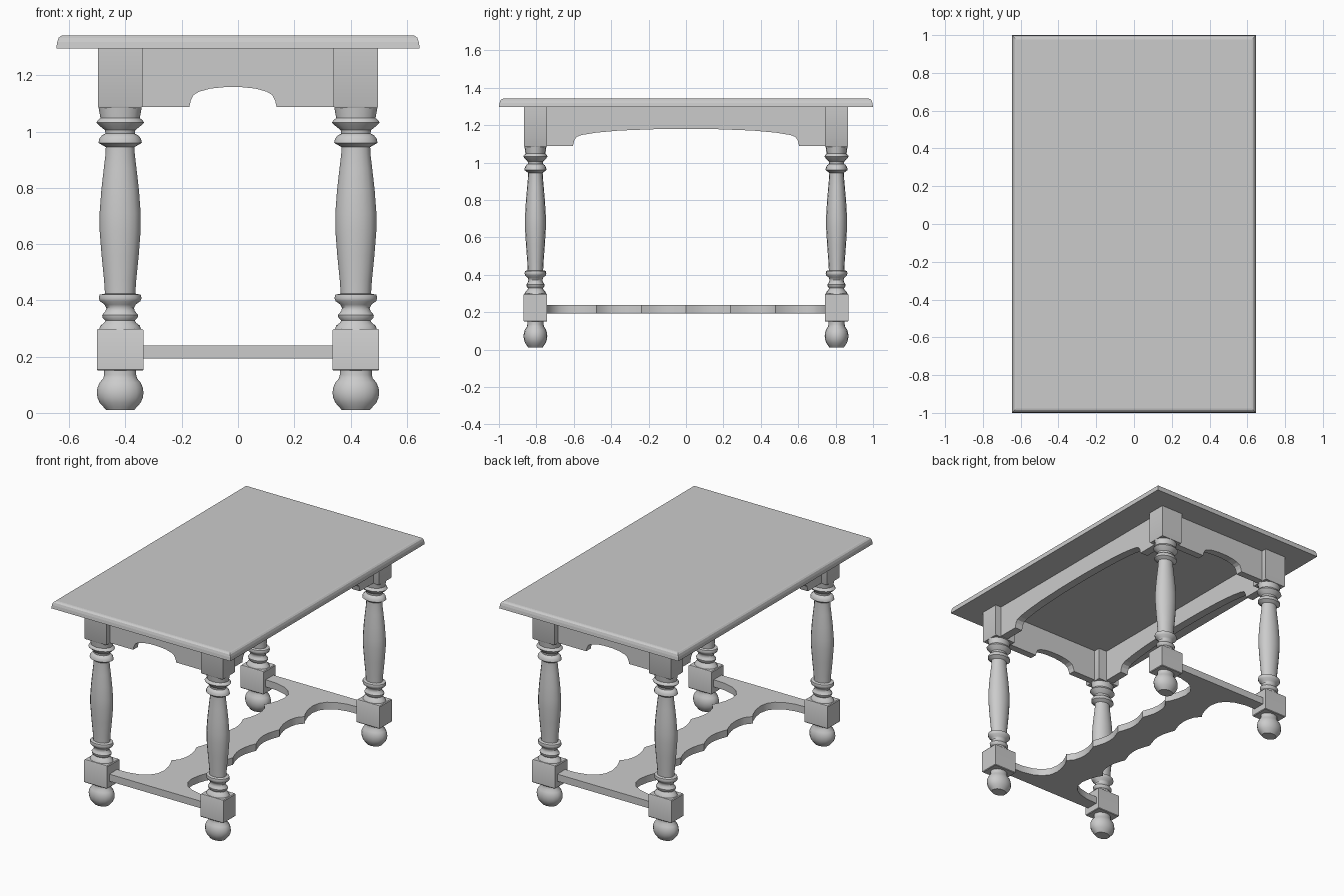
import bpy, bmesh, math

if "Cube" in bpy.data.objects:
    bpy.data.objects.remove(bpy.data.objects["Cube"])

mat = bpy.data.materials.new("plain_grey")
mat.diffuse_color = (0.6, 0.6, 0.6, 1)
mat.use_nodes = True
mat.node_tree.nodes["Principled BSDF"].inputs["Base Color"].default_value = mat.diffuse_color


def finish(bm, name, smooth=None):
    bmesh.ops.recalc_face_normals(bm, faces=bm.faces)
    me = bpy.data.meshes.new(name)
    bm.to_mesh(me)
    bm.free()
    me.materials.append(mat)
    ob = bpy.data.objects.new(name, me)
    bpy.context.collection.objects.link(ob)
    if smooth:
        bpy.ops.object.select_all(action='DESELECT')
        ob.select_set(True)
        bpy.context.view_layer.objects.active = ob
        bpy.ops.object.shade_smooth_by_angle(angle=math.radians(smooth))
    return ob


def loft(bm, rings):
    """Skin closed rings of points and cap both ends."""
    loops = [[bm.verts.new(p) for p in r] for r in rings]
    n = len(loops[0])
    for a, b in zip(loops, loops[1:]):
        for i in range(n):
            j = (i + 1) % n
            bm.faces.new((a[i], a[j], b[j], b[i]))
    bm.faces.new(loops[0][::-1])
    bm.faces.new(loops[-1])


def rect(hx, hy, z):
    return [(-hx, -hy, z), (hx, -hy, z), (hx, hy, z), (-hx, hy, z)]


def turned(bm, profile, sides=16, sy=0.765):
    loft(bm, [[(r * math.cos(2 * math.pi * i / sides),
                r * sy * math.sin(2 * math.pi * i / sides), z)
               for i in range(sides)] for r, z in profile])


# Table top with rounded-over edge
bm = bmesh.new()
loft(bm, [rect(0.646 - d, 1 - d, z) for d, z in
          [(0, 1.296), (0.003, 1.318), (0.008, 1.333), (0.016, 1.340), (0.024, 1.342)]])
finish(bm, "table_top")

# Turned legs: ball foot, square blocks, turned column (oval in plan)
foot = [(0.05 if i == 0 else 0.083 * math.sin(a) ** 0.8, 0.072 - 0.068 * math.cos(a))
        for i, a in enumerate(math.radians(d) for d in (25, 40, 58, 75, 90, 105, 122, 138))]
foot += [(0.057, 0.135), (0.057, 0.155)]
column = [(0.075, 0.296), (0.070, 0.310), (0.057, 0.320), (0.052, 0.328), (0.062, 0.338),
          (0.064, 0.348), (0.052, 0.362), (0.049, 0.373), (0.055, 0.385), (0.072, 0.397),
          (0.076, 0.408), (0.073, 0.420), (0.054, 0.424), (0.057, 0.47), (0.066, 0.56),
          (0.073, 0.65), (0.073, 0.71), (0.067, 0.79), (0.058, 0.87), (0.052, 0.92),
          (0.051, 0.945), (0.060, 0.950), (0.077, 0.960), (0.074, 0.975), (0.064, 0.987),
          (0.052, 0.993), (0.054, 1.005), (0.075, 1.022), (0.085, 1.032), (0.080, 1.040),
          (0.070, 1.048), (0.073, 1.065), (0.077, 1.088)]
for sx, xn in ((-1, "left"), (1, "right")):
    for sy, yn in ((-1, "front"), (1, "back")):
        bm = bmesh.new()
        turned(bm, foot)
        turned(bm, column)
        loft(bm, [rect(hx, hx * 0.76, z) for hx, z in
                  [(0.079, 0.150), (0.083, 0.154), (0.083, 0.294), (0.079, 0.299)]])
        loft(bm, [rect(hx, hx * 0.79, z) for hx, z in
                  [(0.075, 1.084), (0.079, 1.090), (0.079, 1.298)]])
        leg = finish(bm, f"{yn}_{xn}_leg", 35)
        leg.location = (sx * 0.419, sy * 0.805, 0)


def apron(name, half, cut, to_xyz, inner, outer):
    """Board hanging under the top with an arched lower edge."""
    outline = [(-half, 1.298), (-half, 1.088)] + cut + [(half, 1.088), (half, 1.298)]
    bm = bmesh.new()
    loft(bm, [[to_xyz(u, d, z) for u, z in outline] for d in (inner, outer)])
    finish(bm, name)


# Aprons: short ones across the ends, long ones down the sides
arch = [(0.155, 1.088), (0.15, 1.11), (0.14, 1.13), (0.12, 1.142), (0.08, 1.153), (0.03, 1.158)]
end_cut = [(-u - 0.018, z) for u, z in arch] + [(u - 0.018, z) for u, z in arch[::-1]]
arch = [(0.605, 1.088), (0.597, 1.12), (0.585, 1.137), (0.56, 1.147), (0.48, 1.160),
        (0.36, 1.171), (0.18, 1.178), (0.06, 1.18)]
side_cut = [(-u, z) for u, z in arch] + arch[::-1]
for s, yn, xn in ((-1, "front", "left"), (1, "back", "right")):
    apron(f"{yn}_apron", 0.36, end_cut, lambda u, d, z: (u, s * d, z), 0.785, 0.832)
    apron(f"{xn}_apron", 0.76, side_cut, lambda u, d, z: (s * d, u, z), 0.40, 0.455)

# Stretcher: end bars flowing through coves into a scalloped centre board
cove = [(0.35, -0.845), (0.35, -0.765), (0.26, -0.762), (0.19, -0.745), (0.14, -0.715),
        (0.11, -0.675), (0.10, -0.62), (0.11, -0.56), (0.128, -0.51), (0.148, -0.478)]
edge = list(cove)
for k in range(4):
    for i in range(1, 7):
        t = i / 6
        edge.append((0.13 - 0.03 * math.sin(math.pi * t) + (0.018 if k == 3 and i == 6 else 0),
                     -0.478 + 0.239 * (k + t)))
edge += [(x, -y) for x, y in cove[-2::-1]]
outline = edge + [(-x, y) for x, y in edge[::-1]]
bm = bmesh.new()
loft(bm, [[(x, y, z) for x, y in outline] for z in (0.193, 0.239)])
finish(bm, "stretcher", 35)
